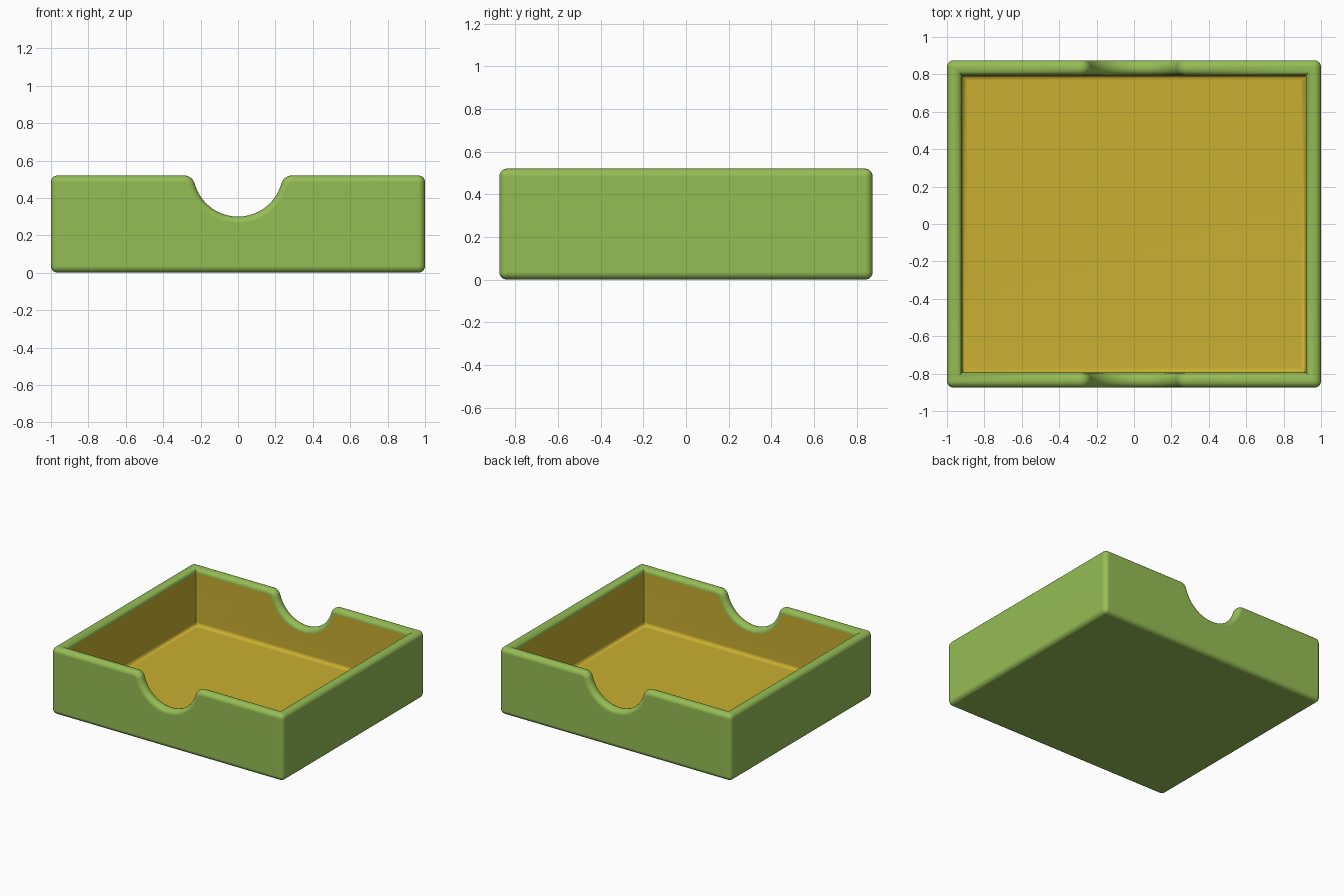
import bpy, bmesh, math

if "Cube" in bpy.data.objects:
    bpy.data.objects.remove(bpy.data.objects["Cube"], do_unlink=True)

HALF_X, HALF_Y, HEIGHT = 1.0, 0.875, 0.52
WALL, FLOOR = 0.08, 0.075
ROUND, FILLET = 0.036, 0.03
SCOOP_R, SCOOP_Z, LIP_R = 0.24, 0.54, 0.06


def make_material(name, colour):
    mat = bpy.data.materials.new(name)
    mat.use_nodes = True
    mat.diffuse_color = colour
    mat.node_tree.nodes["Principled BSDF"].inputs["Base Color"].default_value = colour
    return mat


def scoop_profile():
    """Finger scoop outline, left to right: lip arc, round bowl, lip arc."""
    lip_z = HEIGHT - LIP_R
    lip_x = math.sqrt((SCOOP_R + LIP_R) ** 2 - (SCOOP_Z - lip_z) ** 2)
    tilt = math.atan2(SCOOP_Z - lip_z, lip_x)
    half = []
    for i in range(15):  # bowl, from the bottom outwards
        a = -math.pi / 2 + (math.pi / 2 - tilt) * i / 14
        half.append((SCOOP_R * math.cos(a), SCOOP_Z + SCOOP_R * math.sin(a)))
    for i in range(1, 9):  # lip, up to the flat rim
        a = math.pi - tilt - (math.pi / 2 - tilt) * i / 8
        half.append((lip_x + LIP_R * math.cos(a), lip_z + LIP_R * math.sin(a)))
    return [(-x, z) for x, z in reversed(half[1:])] + half


def add_shell(bm, x, y, bottom, mat):
    """Four walls and a base; returns the rim loop and the base corners."""
    line = [(-x, HEIGHT)] + scoop_profile() + [(x, HEIGHT)]
    front = [bm.verts.new((px, -y, pz)) for px, pz in line]
    back = [bm.verts.new((px, y, pz)) for px, pz in reversed(line)]
    base = [bm.verts.new((sx * x, sy * y, bottom))
            for sx, sy in ((-1, -1), (1, -1), (1, 1), (-1, 1))]
    walls = [front + [base[1], base[0]],
             [front[-1], back[0], base[2], base[1]],
             back + [base[3], base[2]],
             [back[-1], front[0], base[0], base[3]],
             base]
    for verts in walls:
        bm.faces.new(verts).material_index = mat
    return front + back, base


def loop_edges(bm, loop):
    return [bm.edges.get((v, loop[(i + 1) % len(loop)])) for i, v in enumerate(loop)]


bm = bmesh.new()
outer_rim, outer_base = add_shell(bm, HALF_X, HALF_Y, 0, 0)
inner_rim, inner_base = add_shell(bm, HALF_X - WALL, HALF_Y - WALL, FLOOR, 1)

# Rim joining the outside to the lining
count = len(outer_rim)
for i in range(count):
    j = (i + 1) % count
    bm.faces.new((outer_rim[i], outer_rim[j], inner_rim[j], inner_rim[i]))
bmesh.ops.recalc_face_normals(bm, faces=bm.faces[:])

# Rounded outside edges and rim, filleted floor edge, sharp inner corners
floor_edges = loop_edges(bm, inner_base)
round_edges = loop_edges(bm, outer_rim) + loop_edges(bm, inner_rim) + loop_edges(bm, outer_base)
round_edges += [e for v in outer_base for e in v.link_edges if e not in round_edges]
for edges, size, mat in ((floor_edges, FILLET, 1), (round_edges, ROUND, 0)):
    bmesh.ops.bevel(bm, geom=[e for e in edges if e.is_valid], offset=size,
                    offset_type='OFFSET', segments=5, profile=0.5, affect='EDGES',
                    clamp_overlap=False, loop_slide=True, material=mat)
bmesh.ops.recalc_face_normals(bm, faces=bm.faces[:])

mesh = bpy.data.meshes.new("tray")
bm.to_mesh(mesh)
bm.free()
mesh.materials.append(make_material("leaf green", (0.30, 0.51, 0.09, 1)))
mesh.materials.append(make_material("mustard yellow", (0.59, 0.43, 0.03, 1)))
tray = bpy.data.objects.new("tray", mesh)
bpy.context.collection.objects.link(tray)

# Smooth roundings with flat-looking walls
bpy.ops.object.select_all(action='DESELECT')
tray.select_set(True)
bpy.context.view_layer.objects.active = tray
bpy.ops.object.shade_smooth_by_angle(angle=math.radians(40))
weighted = tray.modifiers.new("flat_walls", 'WEIGHTED_NORMAL')
weighted.keep_sharp = True
